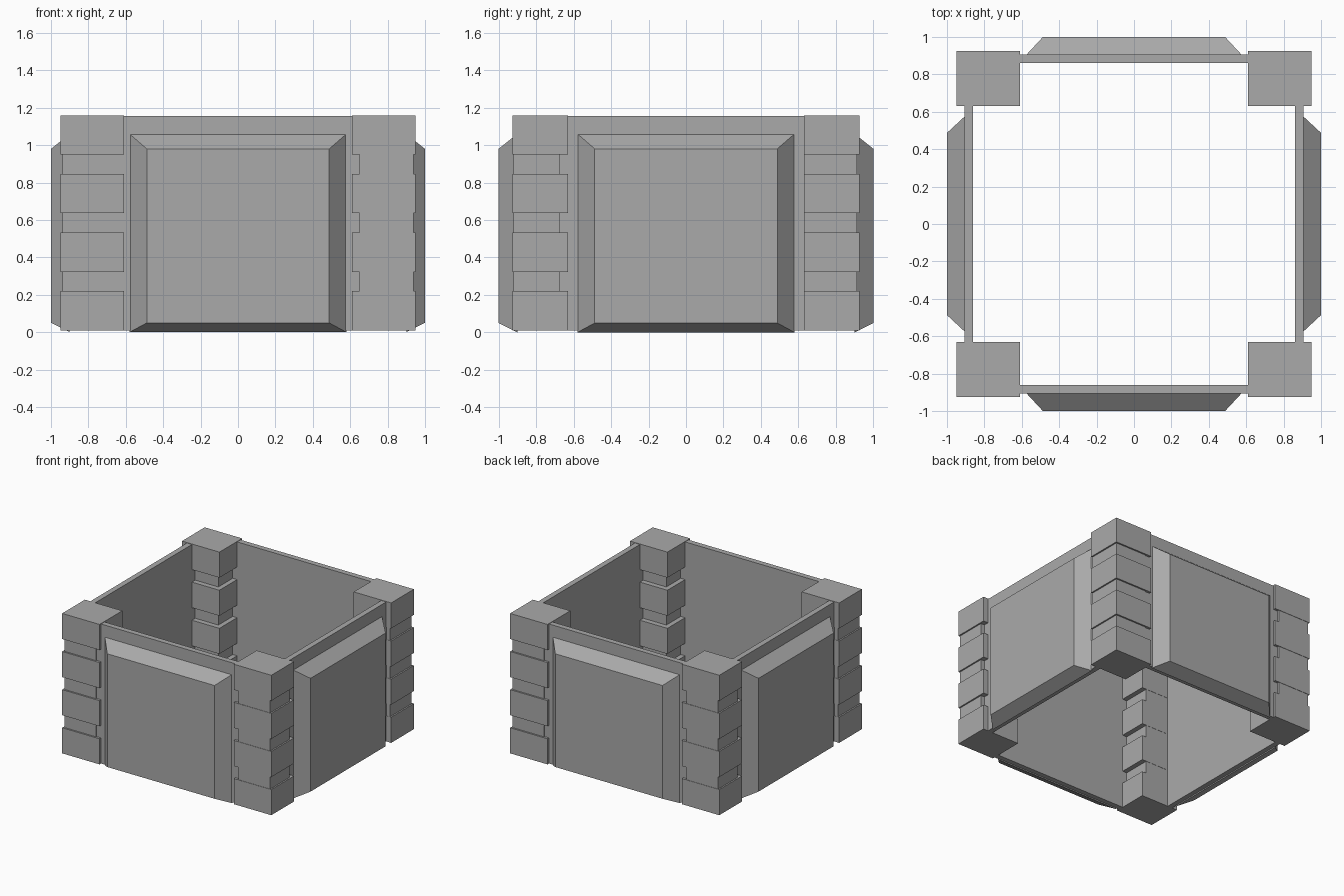
import bpy
import bmesh
from math import pi
from mathutils import Matrix, Vector

cube = bpy.data.objects.get("Cube")
if cube:
    bpy.data.objects.remove(cube, do_unlink=True)

stone = bpy.data.materials.new("grey_stone")
stone.use_nodes = True
grey = (0.4, 0.4, 0.4, 1)
stone.diffuse_color = grey
stone.node_tree.nodes["Principled BSDF"].inputs["Base Color"].default_value = grey


def add_box(bm, low, high):
    """Add an axis-aligned box between two corners and return its vertices."""
    low, high = Vector(low), Vector(high)
    verts = bmesh.ops.create_cube(bm, size=1)["verts"]
    for v in verts:
        v.co = (low + high) / 2 + v.co * (high - low)
    return verts


def finish(bm, name, turn=0):
    """Turn the part about the centre and make it an object."""
    bm.transform(Matrix.Rotation(turn, 4, "Z"))
    bmesh.ops.recalc_face_normals(bm, faces=bm.faces)
    mesh = bpy.data.meshes.new(name)
    bm.to_mesh(mesh)
    bm.free()
    mesh.materials.append(stone)
    obj = bpy.data.objects.new(name, mesh)
    bpy.context.collection.objects.link(obj)


# Corner posts: four wide blocks around a narrower core
BOTTOM, BLOCK, STEP = 0.01, 0.21, 0.313


def corner_post(name, side, core_inner, core_outer, turn):
    bm = bmesh.new()
    for i in range(4):
        z = BOTTOM + i * STEP
        add_box(bm, (side * 0.61, -0.925, z), (side * 0.95, -0.63, z + BLOCK))
    add_box(bm, (side * 0.65, -core_outer, 0.05), (side * 0.938, -core_inner, 1.1))
    finish(bm, name, turn)


corner_post("front_left_post", 1, 0.673, 0.922, 0)
corner_post("back_right_post", 1, 0.673, 0.922, pi)
corner_post("front_right_post", -1, 0.632, 0.912, 0)
corner_post("back_left_post", -1, 0.632, 0.912, pi)

# Walls, each with a raised panel that narrows outwards
for i, side in enumerate(("front", "left", "back", "right")):
    reach = 0.75 if i % 2 else 0.7
    bm = bmesh.new()
    add_box(bm, (-reach, -0.905, BOTTOM), (reach, -0.86, 1.155))
    finish(bm, side + "_wall", i * pi / 2)

    bm = bmesh.new()
    for v in add_box(bm, (-0.58, -1, 0), (0.58, -0.9, 1.06)):
        if v.co.y < -0.95:
            v.co.x *= 0.84
            v.co.z = 0.05 if v.co.z < 0.5 else 0.98
    finish(bm, side + "_panel", i * pi / 2)
